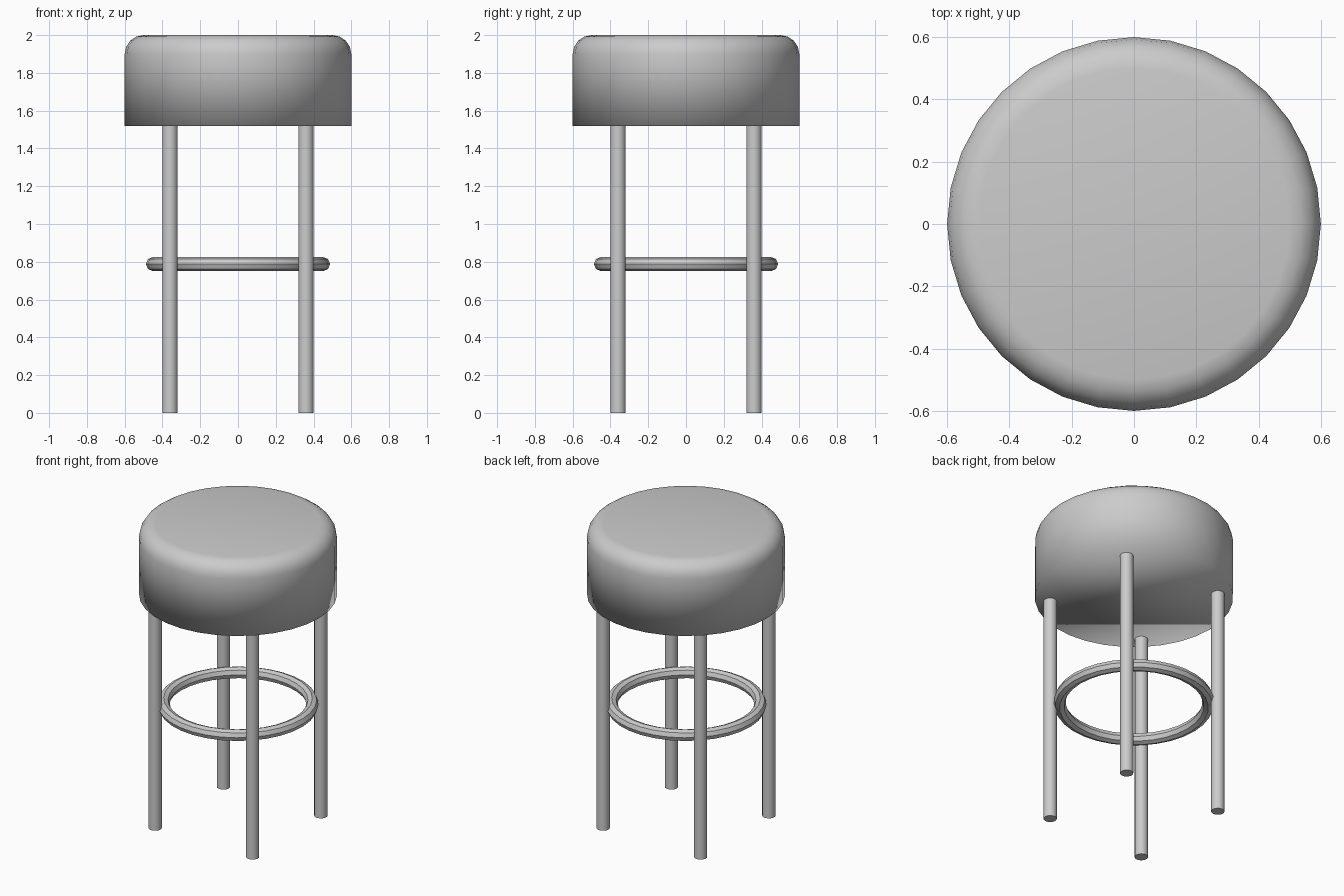
import bpy
import bmesh
import math

if "Cube" in bpy.data.objects:
    bpy.data.objects.remove(bpy.data.objects["Cube"])

grey = bpy.data.materials.new("plain_grey")
grey.diffuse_color = (0.6, 0.6, 0.6, 1.0)
grey.use_nodes = True
grey.node_tree.nodes["Principled BSDF"].inputs["Base Color"].default_value = grey.diffuse_color


def finish(obj, name, angle=None):
    obj.name = name
    obj.data.materials.append(grey)
    if angle is None:
        bpy.ops.object.shade_smooth()
    else:
        bpy.ops.object.shade_smooth_by_angle(angle=math.radians(angle))


# Round padded seat with a rounded top rim
SEAT_BOTTOM, SEAT_TOP = 1.52, 2.0
bpy.ops.mesh.primitive_cylinder_add(vertices=32, radius=0.6, depth=SEAT_TOP - SEAT_BOTTOM,
                                    location=(0, 0, (SEAT_TOP + SEAT_BOTTOM) / 2))
seat = bpy.context.object
bm = bmesh.new()
bm.from_mesh(seat.data)
rim = [e for e in bm.edges if all(v.co.z > 0 for v in e.verts)]
bmesh.ops.bevel(bm, geom=rim, offset=0.1, segments=4, profile=0.5, affect='EDGES')
bm.to_mesh(seat.data)
bm.free()
finish(seat, "seat")

# Four straight round legs
for y, depth_name in ((-0.36, "front"), (0.36, "back")):
    for x, side_name in ((-0.36, "left"), (0.36, "right")):
        bpy.ops.mesh.primitive_cylinder_add(vertices=32, radius=0.04, depth=SEAT_BOTTOM,
                                            location=(x, y, SEAT_BOTTOM / 2))
        finish(bpy.context.object, f"{depth_name}_{side_name}_leg", 40)

# Foot ring with an eight-sided section
bpy.ops.mesh.primitive_torus_add(major_radius=0.45, minor_radius=0.0375, major_segments=32,
                                 minor_segments=8, location=(0, 0, 0.788))
finish(bpy.context.object, "foot_ring", 30)
